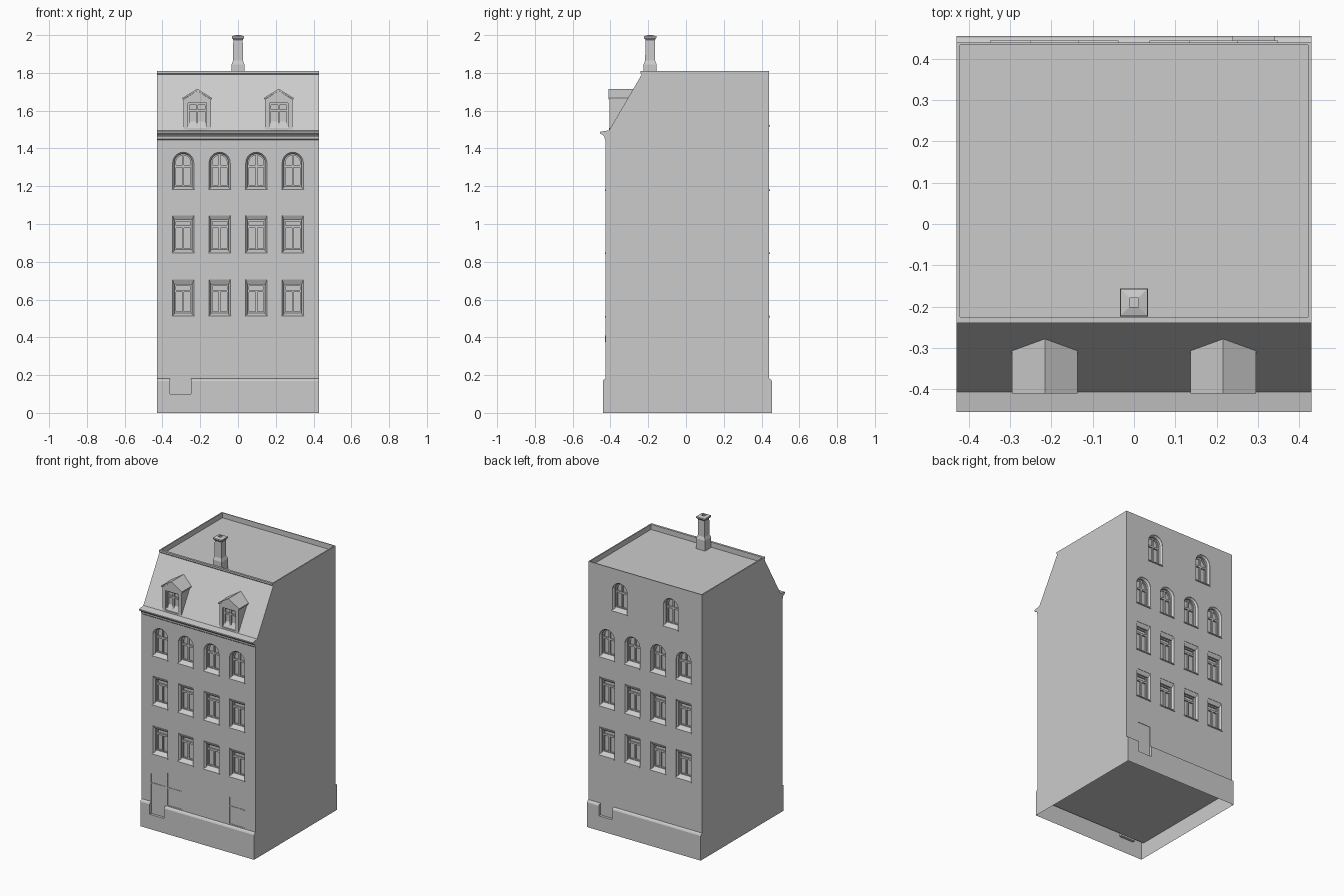
import bpy, bmesh, math

if "Cube" in bpy.data.objects:
    bpy.data.objects.remove(bpy.data.objects["Cube"])

stone = bpy.data.materials.new("plain grey")
stone.diffuse_color = (0.6, 0.6, 0.6, 1)
stone.use_nodes = True
stone.node_tree.nodes["Principled BSDF"].inputs["Base Color"].default_value = stone.diffuse_color

FRONT, BACK = (-1, 0.425), (1, 0.44)      # facing direction, wall distance


def loft(bm, rings, closed=False):
    """Skin a list of equal point rings; cap the ends or close into a loop."""
    vs = [[bm.verts.new(p) for p in r] for r in rings]
    n = len(vs[0])
    pairs = list(zip(vs, vs[1:])) + ([(vs[-1], vs[0])] if closed else [])
    for a, b in pairs:
        for i in range(n):
            j = (i + 1) % n
            bm.faces.new((a[i], a[j], b[j], b[i]))
    if not closed:
        bm.faces.new(vs[0])
        bm.faces.new(vs[-1])


def box(bm, x0, x1, y0, y1, z0, z1):
    loft(bm, [[(x0, y0, z), (x1, y0, z), (x1, y1, z), (x0, y1, z)] for z in (z0, z1)])


def along_x(bm, pts, x0, x1):
    loft(bm, [[(x, y, z) for y, z in pts] for x in (x0, x1)])


def along_y(bm, pts, y0, y1):
    loft(bm, [[(x, y, z) for x, z in pts] for y in (y0, y1)])


def finish(name, bm):
    bmesh.ops.recalc_face_normals(bm, faces=bm.faces)
    me = bpy.data.meshes.new(name)
    bm.to_mesh(me)
    bm.free()
    me.materials.append(stone)
    ob = bpy.data.objects.new(name, me)
    bpy.context.collection.objects.link(ob)
    return ob


def outline(x, hw, z0, z1, arched):
    pts = [(x - hw, z0), (x + hw, z0)]
    if not arched:
        return pts + [(x + hw, z1), (x - hw, z1)]
    for i in range(13):
        a = math.pi * i / 12
        pts.append((x + hw * math.cos(a), z1 - hw + hw * math.sin(a)))
    return pts


cut, frames, sills = bmesh.new(), bmesh.new(), bmesh.new()


def window(x, z0, z1, side, arched):
    s, wall = side
    Y = lambda d: s * (wall - d)
    ring = lambda o, d: [(px, Y(d), pz) for px, pz in o]
    top = z1 + (0.009 if arched else 0.025)
    outer = outline(x, 0.056, z0 - 0.02, top, arched)
    inner = outline(x, 0.047, z0 - 0.012, z1, arched)
    # splayed opening
    loft(cut, [ring(outer, -0.02), ring(outer, 0.002), ring(inner, 0.014), ring(inner, 0.035)])
    # sash frame with mullion and transom
    sash = outline(x, 0.039, z0 + 0.006, z1 - 0.008, arched)
    loft(frames, [ring(inner, 0.036), ring(inner, 0.026), ring(sash, 0.026),
                  ring(sash, 0.036)], closed=True)
    zt = z1 - (0.065 if arched else 0.035)
    ya, yb = sorted((Y(0.036), Y(0.025)))
    box(frames, x - 0.042, x + 0.042, ya, yb, zt - 0.006, zt + 0.006)
    box(frames, x - 0.005, x + 0.005, ya, yb, z0, z1 - 0.004 if arched else zt)
    # sloping sill
    along_x(sills, [(Y(0.034), z0 + 0.004), (Y(-0.005), z0 - 0.018), (Y(-0.005), z0 - 0.025),
                    (Y(0.01), z0 - 0.025), (Y(0.034), z0 - 0.025)], x - 0.059, x + 0.059)


# Window grid on front and back
for side in (FRONT, BACK):
    for x in (-0.29, -0.097, 0.097, 0.29):
        window(x, 0.53, 0.68, side, False)
        window(x, 0.865, 1.02, side, False)
        window(x, 1.20, 1.371, side, True)
for x in (-0.193, 0.193):
    window(x, 1.54, 1.711, BACK, True)

# Doors, shop panels and sunken flat roof
box(cut, -0.36, -0.25, -0.5, -0.422, 0.10, 0.372)
box(cut, 0.24, 0.34, 0.437, 0.5, 0.10, 0.32)
for x0, x1 in ((-0.235, -0.125), (0.235, 0.345)):
    box(cut, x0, x1, -0.47, -0.4225, 0.19, 0.372)
box(cut, -0.422, 0.422, -0.225, 0.434, 1.775, 1.9)
cutter = finish("opening_cutter", cut)
cutter.hide_render = True

# Main body: plinth, walls, cornice, mansard slope and parapet as one profile
profile = [(-0.44, 0), (-0.44, 0.168), (-0.436, 0.176), (-0.425, 0.182), (-0.425, 1.445),
           (-0.43, 1.45), (-0.431, 1.46), (-0.436, 1.468), (-0.445, 1.474), (-0.455, 1.48),
           (-0.455, 1.488), (-0.407, 1.496), (-0.234, 1.792), (-0.24, 1.798), (-0.24, 1.81),
           (0.44, 1.81), (0.44, 0.182), (0.451, 0.176), (0.455, 0.168), (0.455, 0)]
bm = bmesh.new()
along_x(bm, profile, -0.43, 0.43)
body = finish("building_body", bm)
mod = body.modifiers.new("openings", 'BOOLEAN')
mod.operation, mod.solver, mod.object = 'DIFFERENCE', 'EXACT', cutter
dg = bpy.context.evaluated_depsgraph_get()
mesh = bpy.data.meshes.new_from_object(body.evaluated_get(dg))
body.modifiers.clear()
body.data = mesh
bpy.data.objects.remove(cutter)

# Open underside with a raised floor inside
bm = bmesh.new()
bm.from_mesh(mesh)
base = [f for f in bm.faces if all(v.co.z < 1e-4 for v in f.verts)]
bmesh.ops.delete(bm, geom=base, context='FACES_ONLY')
bm.to_mesh(mesh)
bm.free()
bm = bmesh.new()
box(bm, -0.429, 0.429, -0.42, 0.435, 0.11, 0.115)
finish("inner_floor", bm)

finish("window_frames", frames)
finish("window_sills", sills)

# Shopfront transoms and thin post beside the door
bm = bmesh.new()
for x0, x1 in ((-0.36, -0.25), (-0.235, -0.125), (0.235, 0.345)):
    box(bm, x0, x1, -0.4255, -0.42, 0.305, 0.312)
box(bm, -0.239, -0.233, -0.429, -0.42, 0.375, 0.41)
finish("shopfront_trim", bm)

# Dormers
for cx, label in ((-0.216, "left"), (0.216, "right")):
    bm = bmesh.new()
    for s in (-1, 1):
        xs = sorted((cx + s * 0.05, cx + s * 0.072))
        box(bm, *xs, -0.405, -0.25, 1.49, 1.66)
    gable = [(cx - 0.072, 1.64), (cx + 0.072, 1.64), (cx + 0.072, 1.66),
             (cx, 1.706), (cx - 0.072, 1.66)]
    along_y(bm, gable, -0.405, -0.23)
    box(bm, cx - 0.051, cx + 0.051, -0.38, -0.25, 1.49, 1.645)
    finish(label + "_dormer_walls", bm)
    bm = bmesh.new()
    roof = [(cx - 0.079, 1.658), (cx, 1.706), (cx + 0.079, 1.658),
            (cx + 0.079, 1.667), (cx, 1.716), (cx - 0.079, 1.667)]
    along_y(bm, roof, -0.411, -0.24)
    finish(label + "_dormer_roof", bm)
    bm = bmesh.new()
    for x in (-0.046, 0, 0.046):
        box(bm, cx + x - 0.005, cx + x + 0.005, -0.392, -0.375, 1.50, 1.64)
    for z in (1.515, 1.60, 1.635):
        box(bm, cx - 0.05, cx + 0.05, -0.391, -0.375, z - 0.005, z + 0.005)
    box(bm, cx - 0.05, cx + 0.05, -0.407, -0.37, 1.49, 1.508)
    finish(label + "_dormer_window", bm)

# Chimney: stepped square stack with flue hole
bm = bmesh.new()
steps = [(0.034, 1.77), (0.034, 1.845), (0.026, 1.865), (0.025, 1.975), (0.033, 1.985),
         (0.033, 1.994), (0.011, 2.0), (0.011, 1.96)]
loft(bm, [[(h * a, -0.19 + h * b, z) for a, b in ((-1, -1), (1, -1), (1, 1), (-1, 1))]
          for h, z in steps])
finish("chimney", bm)

# Smooth the curved reveals and cornice, keep hard edges
bpy.ops.object.select_all(action='DESELECT')
for name in ("building_body", "window_frames"):
    bpy.data.objects[name].select_set(True)
bpy.context.view_layer.objects.active = body
bpy.ops.object.shade_smooth_by_angle(angle=math.radians(25))
